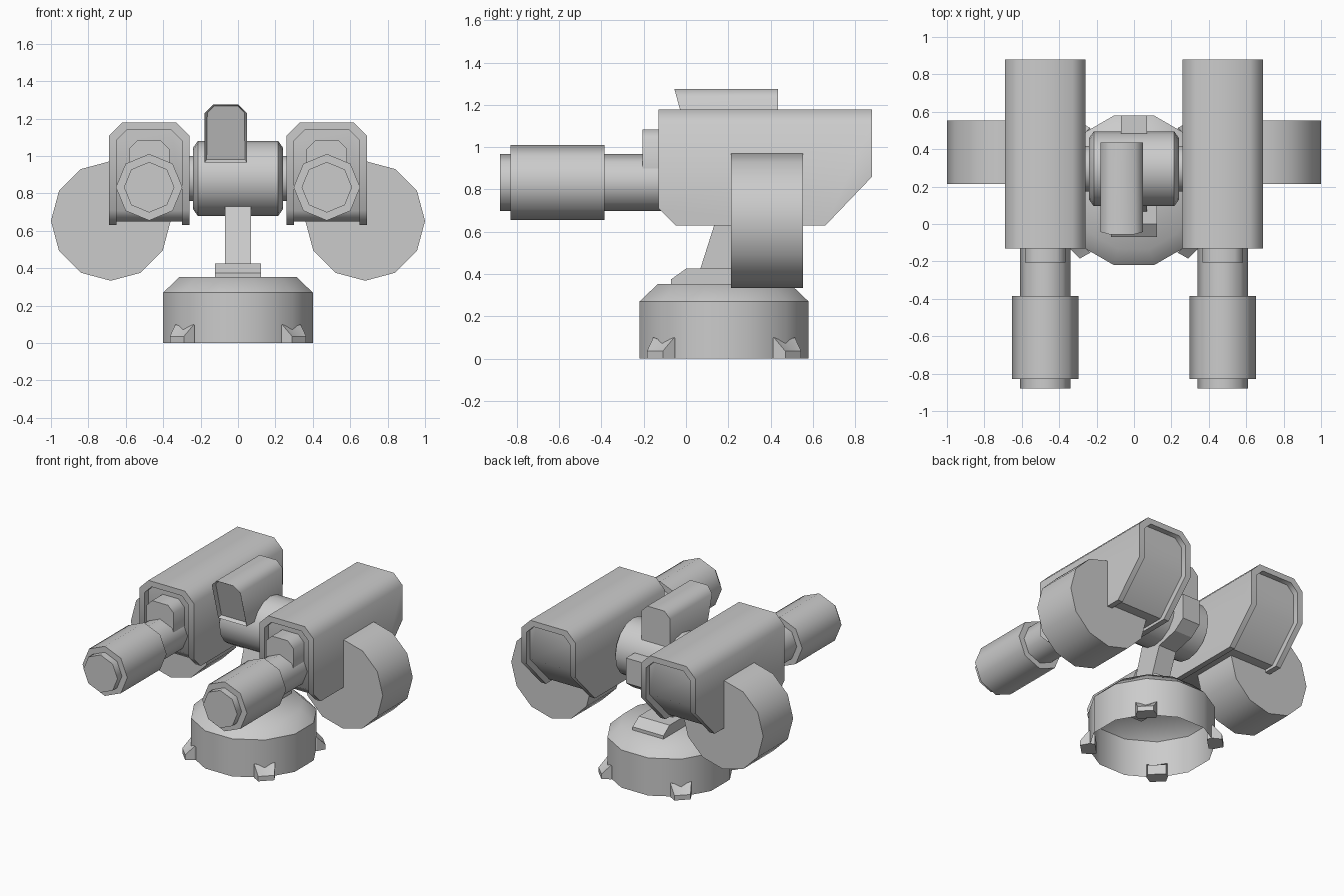
import bpy, bmesh, math
from mathutils import Vector

if "Cube" in bpy.data.objects:
    bpy.data.objects.remove(bpy.data.objects["Cube"], do_unlink=True)

grey = bpy.data.materials.new("grey_metal")
grey.use_nodes = True
COLOUR = (0.6, 0.6, 0.6, 1)
grey.diffuse_color = COLOUR
grey.node_tree.nodes["Principled BSDF"].inputs["Base Color"].default_value = COLOUR


def finish(name, bm, angle=46):
    bmesh.ops.recalc_face_normals(bm, faces=bm.faces)
    mesh = bpy.data.meshes.new(name)
    bm.to_mesh(mesh)
    bm.free()
    mesh.materials.append(grey)
    obj = bpy.data.objects.new(name, mesh)
    bpy.context.collection.objects.link(obj)
    bpy.ops.object.select_all(action='DESELECT')
    obj.select_set(True)
    bpy.context.view_layer.objects.active = obj
    bpy.ops.object.shade_smooth_by_angle(angle=math.radians(angle))
    return obj


def prism_mesh(points, axis, start, end):
    """Extrude a flat profile: (y, z) along x, or (x, z) along y."""
    bm = bmesh.new()
    place = (lambda p, t: (t, p[0], p[1])) if axis == 'x' else (lambda p, t: (p[0], t, p[1]))
    face = bm.faces.new([bm.verts.new(place(p, start)) for p in points])
    new = bmesh.ops.extrude_face_region(bm, geom=[face])["geom"]
    shift = Vector(place((0, 0), end - start))
    bmesh.ops.translate(bm, verts=[v for v in new if isinstance(v, bmesh.types.BMVert)], vec=shift)
    return bm


def cut(bm, point, normal):
    """Slice away the side the normal points to and cap the hole."""
    geom = bm.verts[:] + bm.edges[:] + bm.faces[:]
    res = bmesh.ops.bisect_plane(bm, geom=geom, plane_co=point, plane_no=normal, clear_outer=True)
    edges = [e for e in res["geom_cut"] if isinstance(e, bmesh.types.BMEdge)]
    bmesh.ops.holes_fill(bm, edges=[e for e in edges if e.is_boundary], sides=0)


def lathe(name, profile, sides, centre, axis, phase=0.0, capped=True):
    """Rings of (radius, position) joined along an axis."""
    bm = bmesh.new()
    rings = []
    for r, t in profile:
        ring = []
        for i in range(sides):
            a = math.tau * (i + phase) / sides
            c, s = r * math.cos(a), r * math.sin(a)
            co = {'x': (t, c, s), 'y': (c, t, s), 'z': (c, s, t)}[axis]
            ring.append(bm.verts.new(Vector(co) + Vector(centre)))
        rings.append(ring)
    for low, high in zip(rings, rings[1:]):
        for i in range(sides):
            j = (i + 1) % sides
            bm.faces.new((low[i], low[j], high[j], high[i]))
    bm.faces.new(rings[-1])
    if capped:
        bm.faces.new(rings[0])
    return finish(name, bm)


def arch(cx, half, bottom, top, bevel):
    """Outline with a flat bottom and two bevelled top corners."""
    return [(cx - half, bottom), (cx - half, top - bevel), (cx - half + bevel, top),
            (cx + half - bevel, top), (cx + half, top - bevel), (cx + half, bottom)]


# Hollow base, open underneath
BASE_Y = 0.18
lathe("base", [(0.414, 0), (0.414, 0.27), (0.325, 0.352)], 12, (0, BASE_Y, 0), 'z', 0.5, False)

# Four clamps on the diagonals of the base
for k in range(4):
    a = math.radians(45 + 90 * k)
    out, side = Vector((math.cos(a), math.sin(a), 0)), Vector((-math.sin(a), math.cos(a), 0))
    bm = bmesh.new()
    rings = []
    for r, w, h, sag in ((0.365, 0.06, 0.07, 0), (0.403, 0.07, 0.1, 0.02), (0.463, 0.053, 0.035, 0)):
        section = [(-w, 0), (w, 0), (w, h), (0, h - sag), (-w, h)]
        rings.append([bm.verts.new(out * r + side * s + Vector((0, BASE_Y, z))) for s, z in section])
    for inner, outer in zip(rings, rings[1:]):
        for i in range(5):
            j = (i + 1) % 5
            bm.faces.new((inner[i], inner[j], outer[j], outer[i]))
    bm.faces.new(rings[0])
    bm.faces.new(rings[-1])
    finish("base_clamp", bm, 20)

# Pedestal and bent neck
pedestal = [(-0.07, 0.34), (-0.07, 0.375), (0, 0.425), (0.36, 0.425), (0.43, 0.375), (0.43, 0.34)]
finish("pedestal", prism_mesh(pedestal, 'x', -0.122, 0.122), 20)
neck = [(0.06, 0.4), (0.2, 0.84), (0.3, 0.94), (0.58, 0.94), (0.58, 0.76), (0.5, 0.7), (0.34, 0.66), (0.24, 0.4)]
finish("neck", prism_mesh(neck, 'x', -0.07, 0.07), 20)

# Cross cylinder with bevelled ends and hubs
lathe("cross_cylinder", [(0.165, -0.24), (0.2, -0.215), (0.2, 0.215), (0.165, 0.24)], 16, (0, 0.295, 0.88), 'x')
lathe("hub_axle", [(0.125, -0.3), (0.125, 0.3)], 12, (0, 0.295, 0.88), 'x', 0.5)

# Sight: bevelled hood with raked, recessed front
bm = prism_mesh(arch(-0.065, 0.113, 0.965, 1.275, 0.045), 'y', -0.2, 0.435)
rake = Vector((0, -0.31, -0.085)).normalized()
cut(bm, (0, -0.055, 1.275), rake)
bm.normal_update()
front = [f for f in bm.faces if abs(f.normal.dot(rake)) > 0.99]
bmesh.ops.inset_region(bm, faces=front, thickness=0.015, depth=-0.025)
finish("sight", bm)

# Gun pods, one on each side
for s, label in ((-1, "right"), (1, "left")):
    cx = s * 0.475
    slope = Vector((0, 0.23, -0.22)).normalized()
    chin = Vector((0, -1, -1)).normalized()
    # Inverted U shell, cut at both lower corners
    shell = arch(cx, 0.215, 0.63, 1.178, 0.07) + arch(cx, 0.175, 0.63, 1.138, 0.055)[::-1]
    bm = prism_mesh(shell, 'y', -0.13, 0.88)
    cut(bm, (0, 0.66, 0.63), slope)
    cut(bm, (0, -0.05, 0.63), chin)
    finish(label + "_pod_shell", bm)
    # Core set back inside the shell
    bm = prism_mesh(arch(cx, 0.176, 0.65, 1.139, 0.055), 'y', -0.085, 0.84)
    cut(bm, Vector((0, 0.66, 0.63)) - slope * 0.04, slope)
    cut(bm, Vector((0, -0.05, 0.63)) - chin * 0.03, chin)
    finish(label + "_pod_core", bm)
    # Receiver block and barrel
    finish(label + "_receiver", prism_mesh(arch(cx, 0.108, 0.9, 1.083, 0.045), 'y', -0.205, -0.08))
    barrel = [(0.135, -0.88), (0.135, -0.83), (0.178, -0.83), (0.178, -0.385), (0.135, -0.385), (0.135, -0.05)]
    lathe(label + "_barrel", barrel, 8, (cx, 0, 0.833), 'y')
    # Ammunition drum
    lathe(label + "_drum", [(0.32, 0.213), (0.32, 0.553)], 12, (s * 0.68, 0, 0.653), 'y')
